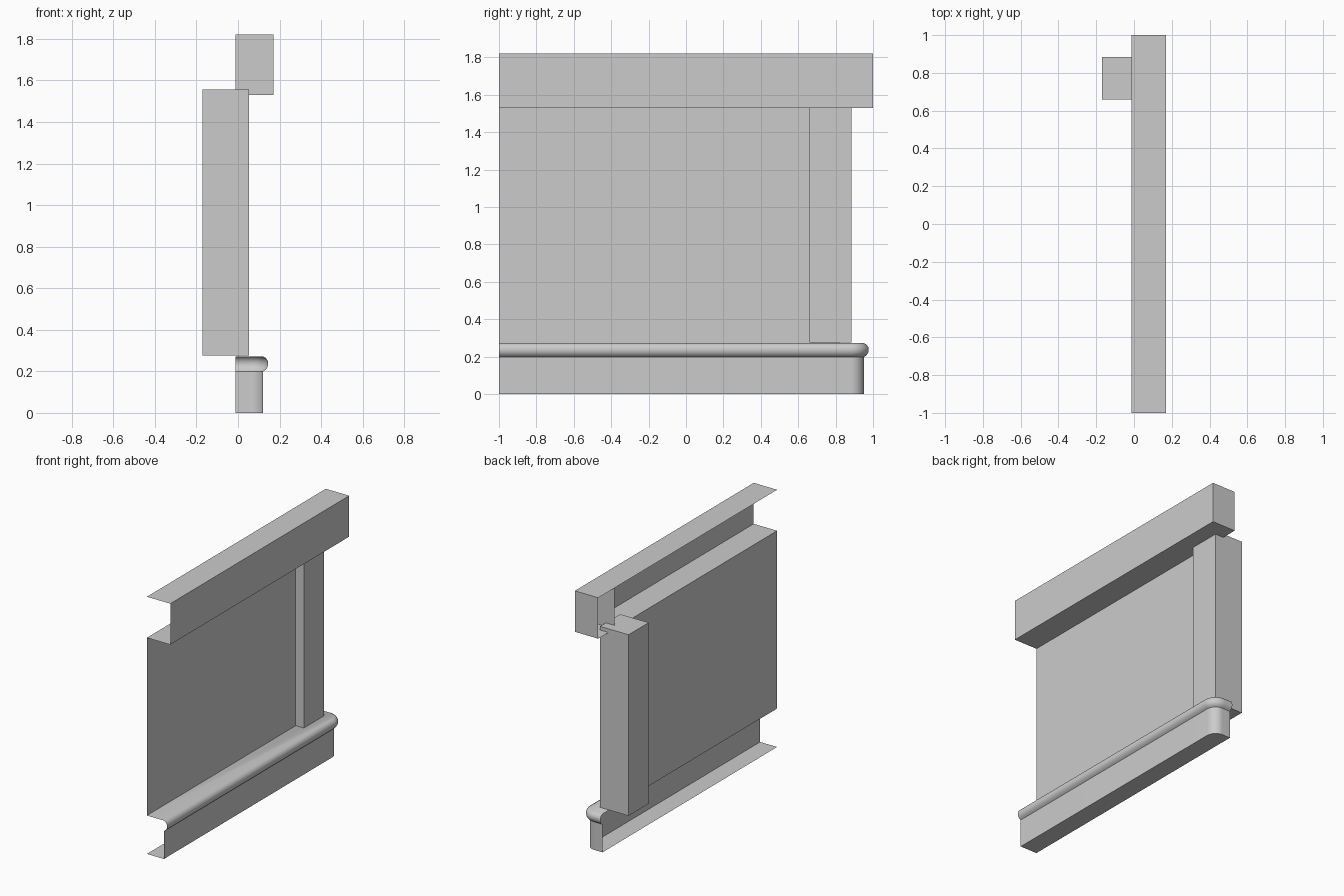
import bpy
import bmesh
import math
from mathutils import Vector

cube = bpy.data.objects.get("Cube")
if cube:
    bpy.data.objects.remove(cube, do_unlink=True)

# One plain grey for everything
GREY = (0.6, 0.6, 0.6, 1)
grey = bpy.data.materials.new("plain grey")
grey.use_nodes = True
grey.diffuse_color = GREY
grey.node_tree.nodes["Principled BSDF"].inputs["Base Color"].default_value = GREY

SIDES = {"-x": (-1, 0, 0), "+x": (1, 0, 0), "-y": (0, -1, 0),
         "+y": (0, 1, 0), "-z": (0, 0, -1), "+z": (0, 0, 1)}


def finish(name, bm):
    mesh = bpy.data.meshes.new(name)
    bm.to_mesh(mesh)
    bm.free()
    mesh.materials.append(grey)
    obj = bpy.data.objects.new(name, mesh)
    bpy.context.collection.objects.link(obj)
    return obj


def box(name, lo, hi, keep=tuple(SIDES)):
    """Axis-aligned box that keeps only the named sides."""
    bm = bmesh.new()
    bmesh.ops.create_cube(bm, size=1)
    bm.normal_update()
    normals = [Vector(SIDES[k]) for k in keep]
    gone = [f for f in bm.faces if all(f.normal.dot(n) < 0.9 for n in normals)]
    bmesh.ops.delete(bm, geom=gone, context="FACES")
    for v in bm.verts:
        v.co = [l + (c + 0.5) * (h - l) for l, h, c in zip(lo, hi, v.co)]
    return finish(name, bm)


INNER = -0.013   # open plane along the inside of the wall
BEAM_IN = 0.82   # where the top beam meets its corner

# Top beam: hollow, open on the inside and at the front
box("top_beam", (INNER, -1, 1.53), (0.17, 1, 1.82), ("+x", "+y", "-z", "+z"))
box("beam_inner_wall", (INNER, -1, 1.53), (0.17, BEAM_IN, 1.82), ("+y",))

# Wall sheet and corner pillar
box("wall_panel", (INNER - 0.1, -1, 0.272), (INNER, BEAM_IN, 1.53), ("+x",))
box("corner_pillar", (-0.17, 0.66, 0.275), (0.053, 0.885, 1.556))

# Plinth with moulding, swept around a rounded corner
FACE_X, FACE_Y, RADIUS, STEPS = 0.12, 0.952, 0.07, 12
profile = [(0, 0), (0, 0.198), (0.013, 0.207), (0.022, 0.22), (0.025, 0.235),
           (0.023, 0.25), (0.014, 0.264), (0, 0.272)]


def plan(offset):
    """Plan line from the front end, round the corner, to the inner plane."""
    cx, cy, r = FACE_X - RADIUS, FACE_Y - RADIUS, RADIUS + offset
    arc = [(cx + r * math.cos(a), cy + r * math.sin(a))
           for a in (math.pi / 2 * i / STEPS for i in range(STEPS + 1))]
    return [(FACE_X + offset, -1)] + arc + [(INNER, FACE_Y + offset)]


bm = bmesh.new()
rings = [[bm.verts.new((x, y, z)) for x, y in plan(d)] for d, z in profile]
for low, high in zip(rings, rings[1:]):
    for i in range(len(low) - 1):
        bm.faces.new((low[i], low[i + 1], high[i + 1], high[i]))
for ring, z, flip in ((rings[0], 0, True), (rings[-1], profile[-1][1], False)):
    loop = ring + [bm.verts.new((INNER, -1, z))]
    bm.faces.new(loop[::-1] if flip else loop)
plinth = finish("plinth_with_moulding", bm)

bpy.ops.object.select_all(action="DESELECT")
plinth.select_set(True)
bpy.context.view_layer.objects.active = plinth
bpy.ops.object.shade_smooth_by_angle(angle=math.radians(40))
